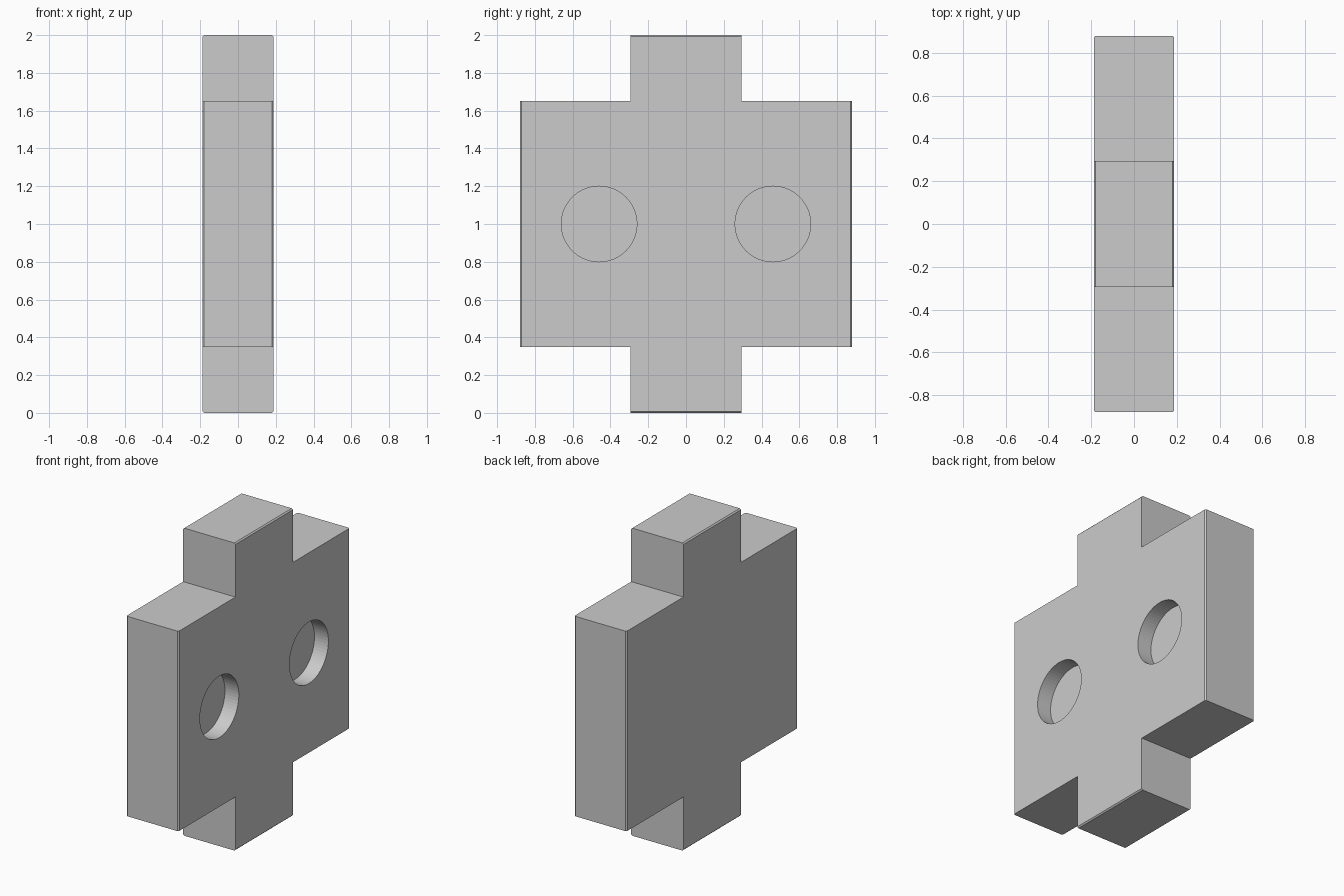
import bpy, bmesh, math

if "Cube" in bpy.data.objects:
    bpy.data.objects.remove(bpy.data.objects["Cube"])

HALF_T = 0.188      # half thickness along x
ARM_Y = 0.88        # reach of the side arms
TAB_Y = 0.295       # half width of top and bottom tabs
Z0, Z1, TOP = 0.35, 1.65, 2.0

# cross-shaped plate: profile in the yz plane, extruded along x
profile = [(-TAB_Y, 0), (TAB_Y, 0), (TAB_Y, Z0), (ARM_Y, Z0), (ARM_Y, Z1), (TAB_Y, Z1),
           (TAB_Y, TOP), (-TAB_Y, TOP), (-TAB_Y, Z1), (-ARM_Y, Z1), (-ARM_Y, Z0), (-TAB_Y, Z0)]
bm = bmesh.new()
face = bm.faces.new([bm.verts.new((-HALF_T, y, z)) for y, z in profile])
ext = bmesh.ops.extrude_face_region(bm, geom=[face])
bmesh.ops.translate(bm, vec=(2 * HALF_T, 0, 0),
                    verts=[g for g in ext["geom"] if isinstance(g, bmesh.types.BMVert)])
bmesh.ops.recalc_face_normals(bm, faces=bm.faces)


# fine chamfer on the outer end edges of arms and tabs
def is_end_edge(e):
    a, b = e.verts[0].co, e.verts[1].co
    if abs(a.x - b.x) > 1e-4:
        return False
    side = abs(a.y - b.y) < 1e-4 and abs(abs(a.y) - ARM_Y) < 1e-4
    cap = abs(a.z - b.z) < 1e-4 and min(a.z, TOP - a.z) < 1e-4
    return side or cap


bmesh.ops.bevel(bm, geom=[e for e in bm.edges if is_end_edge(e)], offset=0.008,
                segments=1, affect='EDGES')
mesh = bpy.data.meshes.new("cross_plate")
bm.to_mesh(mesh)
bm.free()
plate = bpy.data.objects.new("cross_plate", mesh)
bpy.context.collection.objects.link(plate)

# two blind round holes in the +x face
DEPTH = 0.1
for name, y in (("hole_cutter_left", -0.46), ("hole_cutter_right", 0.46)):
    bpy.ops.mesh.primitive_cylinder_add(vertices=64, radius=0.2, depth=2 * DEPTH,
                                        location=(HALF_T, y, 1.0),
                                        rotation=(0, math.pi / 2, 0))
    cutter = bpy.context.object
    cutter.name = name
    cutter.hide_render = True
    cutter.display_type = 'WIRE'
    mod = plate.modifiers.new(name, 'BOOLEAN')
    mod.operation = 'DIFFERENCE'
    mod.solver = 'EXACT'
    mod.object = cutter
